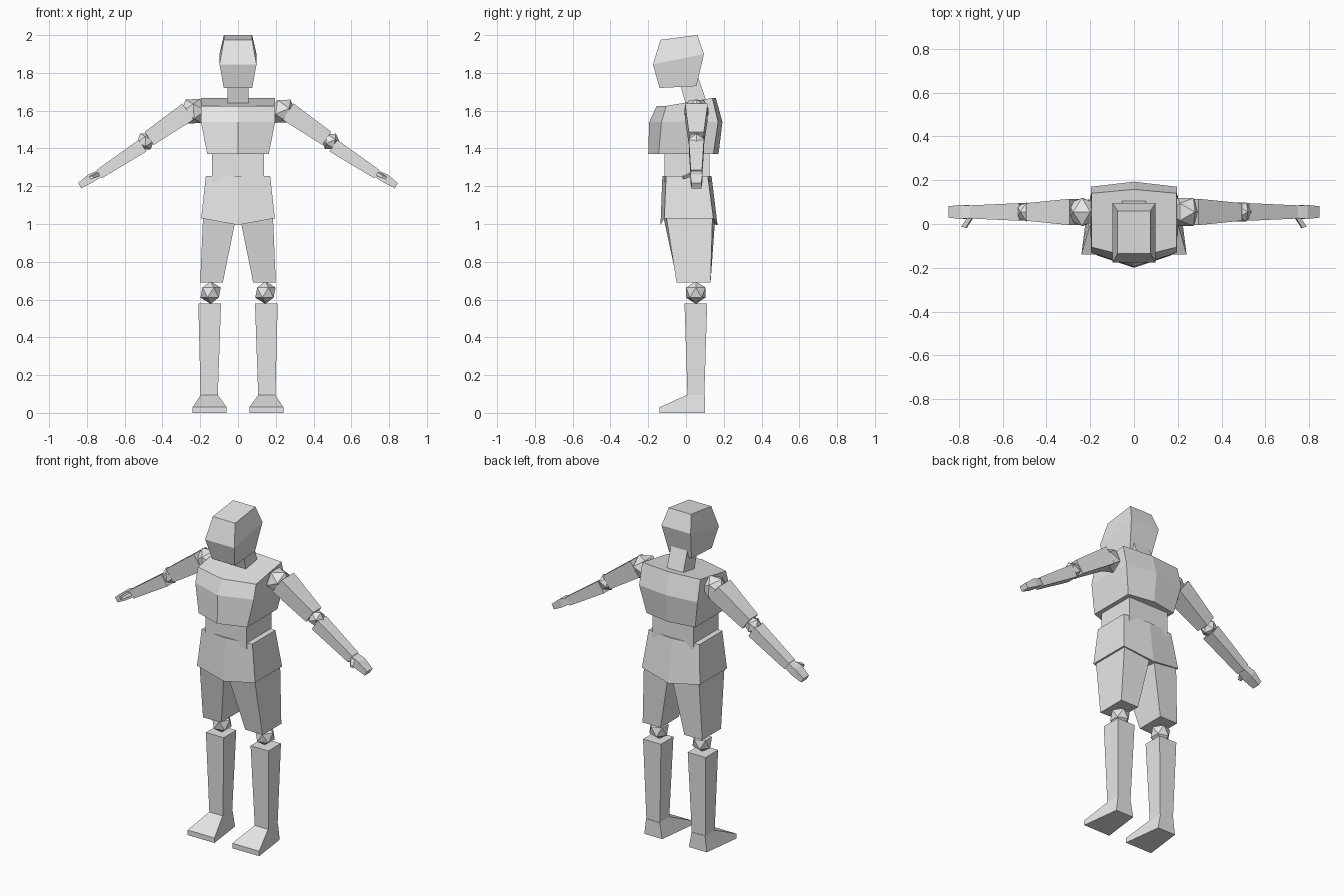
import bpy, bmesh, math
from mathutils import Vector, Matrix

cube = bpy.data.objects.get("Cube")
if cube:
    bpy.data.objects.remove(cube, do_unlink=True)

grey = bpy.data.materials.new("light_grey")
grey.use_nodes = True
COLOUR = (0.8, 0.8, 0.8, 1)
grey.diffuse_color = COLOUR
grey.node_tree.nodes["Principled BSDF"].inputs["Base Color"].default_value = COLOUR


def finish(name, bm):
    bmesh.ops.recalc_face_normals(bm, faces=bm.faces)
    mesh = bpy.data.meshes.new(name)
    bm.to_mesh(mesh)
    bm.free()
    mesh.materials.append(grey)
    obj = bpy.data.objects.new(name, mesh)
    bpy.context.collection.objects.link(obj)
    return obj


def loft(name, loops):
    """Skin a stack of equal loops and cap both ends."""
    bm = bmesh.new()
    rings = [[bm.verts.new(p) for p in loop] for loop in loops]
    n = len(rings[0])
    for a, b in zip(rings, rings[1:]):
        for i in range(n):
            j = (i + 1) % n
            bm.faces.new((a[i], a[j], b[j], b[i]))
    bm.faces.new(rings[0])
    bm.faces.new(rings[-1])
    return finish(name, bm)


def rect(x0, x1, y0, y1, z0, z1=None):
    """Four-sided ring: z0 is the front height, z1 the back height."""
    z1 = z0 if z1 is None else z1
    return [(x0, y0, z0), (x1, y0, z0), (x1, y1, z1), (x0, y1, z1)]


def hexa(w, fc, f, b, bc, zf, zb, drop=0):
    """Six-sided ring with a ridge at the middle of the front and back."""
    return [(0, fc, zf - drop), (w, f, zf), (w, b, zb),
            (0, bc, zb - drop), (-w, b, zb), (-w, f, zf)]


def flip(loops, s):
    return [[(s * x, y, z) for x, y, z in loop] for loop in loops]


def joint(name, centre, radius, tilt=0):
    bm = bmesh.new()
    bmesh.ops.create_icosphere(
        bm, subdivisions=1, radius=radius,
        matrix=Matrix.Translation(centre) @ Matrix.Rotation(tilt, 4, 'Y'))
    return finish(name, bm)


ARM_Y = 0.055


def limb(name, s, stations):
    """Tapered box; stations are (x, z, half thickness, half depth)."""
    first, last = stations[0], stations[-1]
    d = Vector((last[0] - first[0], last[1] - first[1])).normalized()
    loops = []
    for x, z, t, h in stations:
        ox, oz = -d.y * t, d.x * t
        loops.append([(x + ox, ARM_Y - h, z + oz), (x + ox, ARM_Y + h, z + oz),
                      (x - ox, ARM_Y + h, z - oz), (x - ox, ARM_Y - h, z - oz)])
    return loft(name, flip(loops, s))


# Head and neck
loft("head", [
    rect(-0.075, 0.075, -0.14, 0.055, 1.72, 1.73),
    rect(-0.098, 0.098, -0.175, 0.095, 1.845, 1.90),
    rect(-0.075, 0.075, -0.135, 0.06, 1.975, 2.0)])
loft("neck", [
    rect(-0.055, 0.055, 0.0, 0.115, 1.63),
    rect(-0.055, 0.055, -0.045, 0.06, 1.79)])

# Torso
loft("chest", [
    hexa(0.163, -0.20, -0.145, 0.145, 0.172, 1.37, 1.37),
    hexa(0.196, -0.195, -0.13, 0.17, 0.193, 1.54, 1.54),
    hexa(0.195, -0.155, -0.105, 0.14, 0.158, 1.625, 1.667)])
loft("waist", [
    rect(-0.137, 0.137, -0.115, 0.125, 1.22),
    rect(-0.137, 0.137, -0.115, 0.125, 1.39)])
loft("pelvis", [
    hexa(0.195, -0.135, -0.115, 0.145, 0.167, 1.03, 1.03, 0.035),
    hexa(0.17, -0.125, -0.105, 0.115, 0.135, 1.255, 1.255)])

for s, side in ((1, "left"), (-1, "right")):
    # Leg
    loft(side + "_thigh", flip([
        [(0.08, -0.045, 0.69), (0.20, -0.05, 0.69),
         (0.20, 0.13, 0.69), (0.08, 0.13, 0.69)],
        [(0.01, -0.12, 1.04), (0.185, -0.105, 1.04),
         (0.185, 0.14, 1.04), (0.01, 0.155, 1.04)]], s))
    joint(side + "_knee", (s * 0.145, 0.052, 0.637), 0.06)
    loft(side + "_shin", flip([
        rect(0.107, 0.198, 0.008, 0.097, 0.09),
        rect(0.09, 0.21, -0.008, 0.112, 0.58)], s))
    # Foot: flared sole, wedge-shaped toe and flat ankle
    loft(side + "_foot", flip([
        [(0.06, -0.14, 0), (0.06, -0.14, 0.03), (0.107, 0.005, 0.095),
         (0.107, 0.10, 0.095), (0.09, 0.10, 0)],
        [(0.24, -0.14, 0), (0.24, -0.14, 0.03), (0.198, 0.005, 0.095),
         (0.198, 0.10, 0.095), (0.21, 0.10, 0)]], s))
    # Arm
    tilt = s * math.radians(35)
    joint(side + "_shoulder", (s * 0.235, ARM_Y, 1.597), 0.075, tilt)
    limb(side + "_upper_arm", s, [
        (0.265, 1.595, 0.052, 0.06), (0.47, 1.453, 0.042, 0.04)])
    joint(side + "_elbow", (s * 0.49, ARM_Y, 1.437), 0.05, tilt)
    limb(side + "_forearm", s, [
        (0.505, 1.415, 0.037, 0.04), (0.735, 1.264, 0.026, 0.03)])
    limb(side + "_hand", s, [
        (0.725, 1.27, 0.018, 0.027), (0.78, 1.242, 0.024, 0.032),
        (0.838, 1.203, 0.016, 0.026)])
    # Thumb slants forward from the hand
    loft(side + "_thumb", flip([
        [(0.735, 0.035, 1.278), (0.757, 0.035, 1.272),
         (0.75, 0.035, 1.252), (0.728, 0.035, 1.258)],
        [(0.768, -0.018, 1.256), (0.788, -0.012, 1.25),
         (0.783, -0.012, 1.236), (0.763, -0.018, 1.242)]], s))
